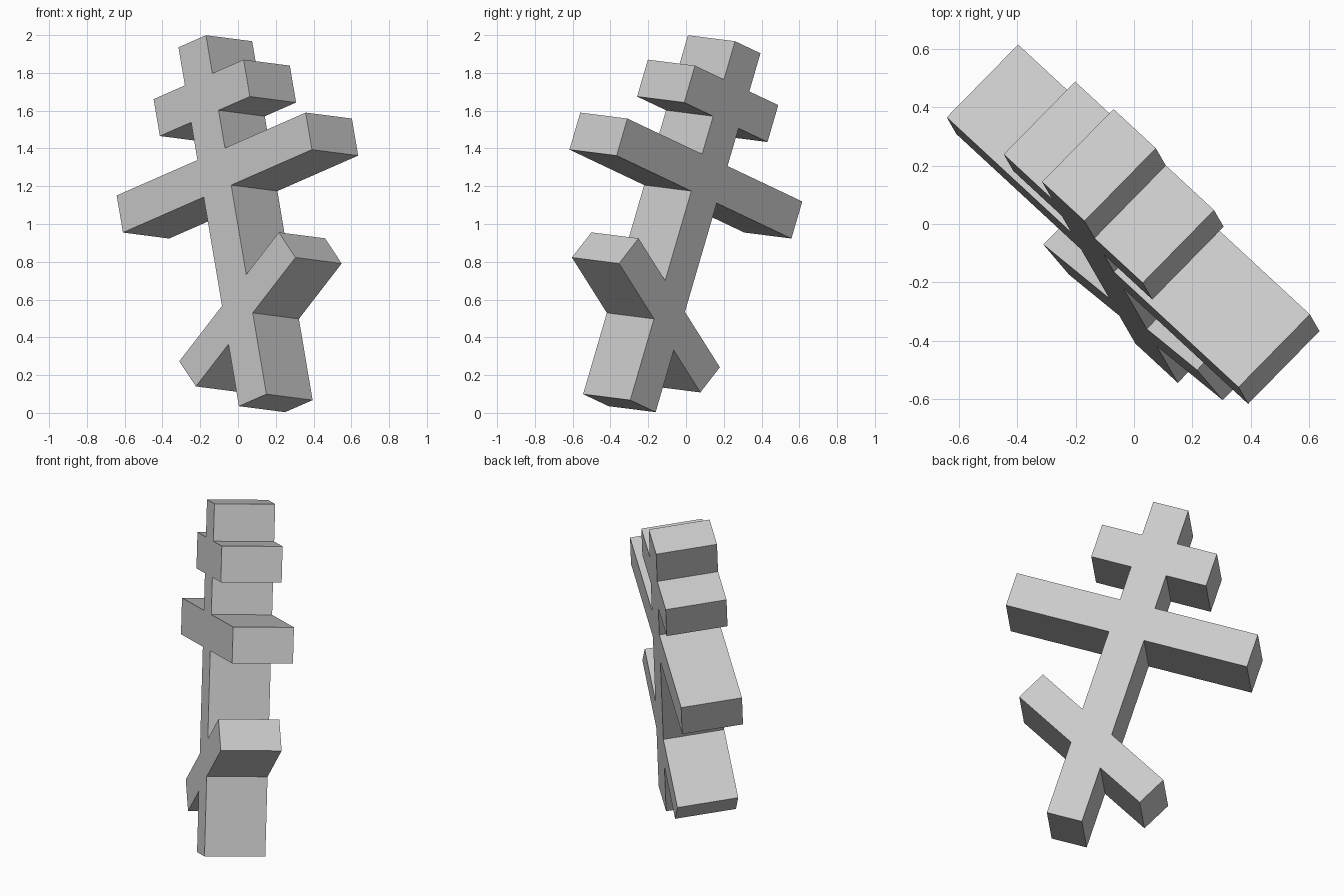
import bpy, bmesh, math
from mathutils import Vector, Matrix

cube = bpy.data.objects.get("Cube")
if cube:
    bpy.data.objects.remove(cube, do_unlink=True)

# Dimensions of the post and its bars
HALF, HEIGHT, DEPTH = 0.104, 2.005, 0.351
BARS = [(1.168, 1.375, 0.716), (1.586, 1.792, 0.341)]   # bottom, top, half width
FOOT_Z, FOOT_LEN, FOOT_THICK, FOOT_ANGLE = 0.507, 0.964, 0.19, math.radians(27.4)

# Slanted foot bar: direction along it and across it
along = Vector((math.cos(FOOT_ANGLE), math.sin(FOOT_ANGLE)))
across = Vector((-along.y, along.x))


def half_outline(side):
    """Outline of one side, from the bottom to the top of the post."""
    pts = [(side * HALF, 0)]
    foot = []
    for edge in (-1, 1):
        offset = across * edge * FOOT_THICK / 2
        tip = along * side * FOOT_LEN / 2 + offset
        root_z = offset.y + (side * HALF - offset.x) * math.tan(FOOT_ANGLE)
        pair = [(side * HALF, FOOT_Z + root_z), (tip.x, FOOT_Z + tip.y)]
        foot += pair if edge < 0 else pair[::-1]
    pts += foot
    for low, high, reach in BARS:
        pts += [(side * HALF, low), (side * reach, low),
                (side * reach, high), (side * HALF, high)]
    return pts + [(side * HALF, HEIGHT)]


# Extrude the closed outline through its depth
bm = bmesh.new()
outline = half_outline(1) + half_outline(-1)[::-1]
face = bm.faces.new([bm.verts.new((x, 0, z)) for x, z in outline])
result = bmesh.ops.extrude_face_region(bm, geom=[face])
bmesh.ops.translate(bm, vec=(0, DEPTH, 0),
                    verts=[v for v in result["geom"] if isinstance(v, bmesh.types.BMVert)])
bmesh.ops.recalc_face_normals(bm, faces=bm.faces)

# Tilt the whole piece
up = Vector((-0.1596, 0.2768, 0.9476)).normalized()
back = up.cross(Vector((0.6985, -0.646, 0.307))).normalized()
right = back.cross(up)
tilt = Matrix((right, back, up)).transposed().to_4x4()
bm.transform(Matrix.Translation((0.0775, -0.4775, 0.0675)) @ tilt)

mesh = bpy.data.meshes.new("three_bar_cross")
bm.to_mesh(mesh)
bm.free()
cross = bpy.data.objects.new("three_bar_cross", mesh)
bpy.context.collection.objects.link(cross)

# Plain grey stone
grey = bpy.data.materials.new("grey")
grey.use_nodes = True
colour = (0.6, 0.6, 0.6, 1)
grey.diffuse_color = colour
grey.node_tree.nodes["Principled BSDF"].inputs["Base Color"].default_value = colour
mesh.materials.append(grey)
